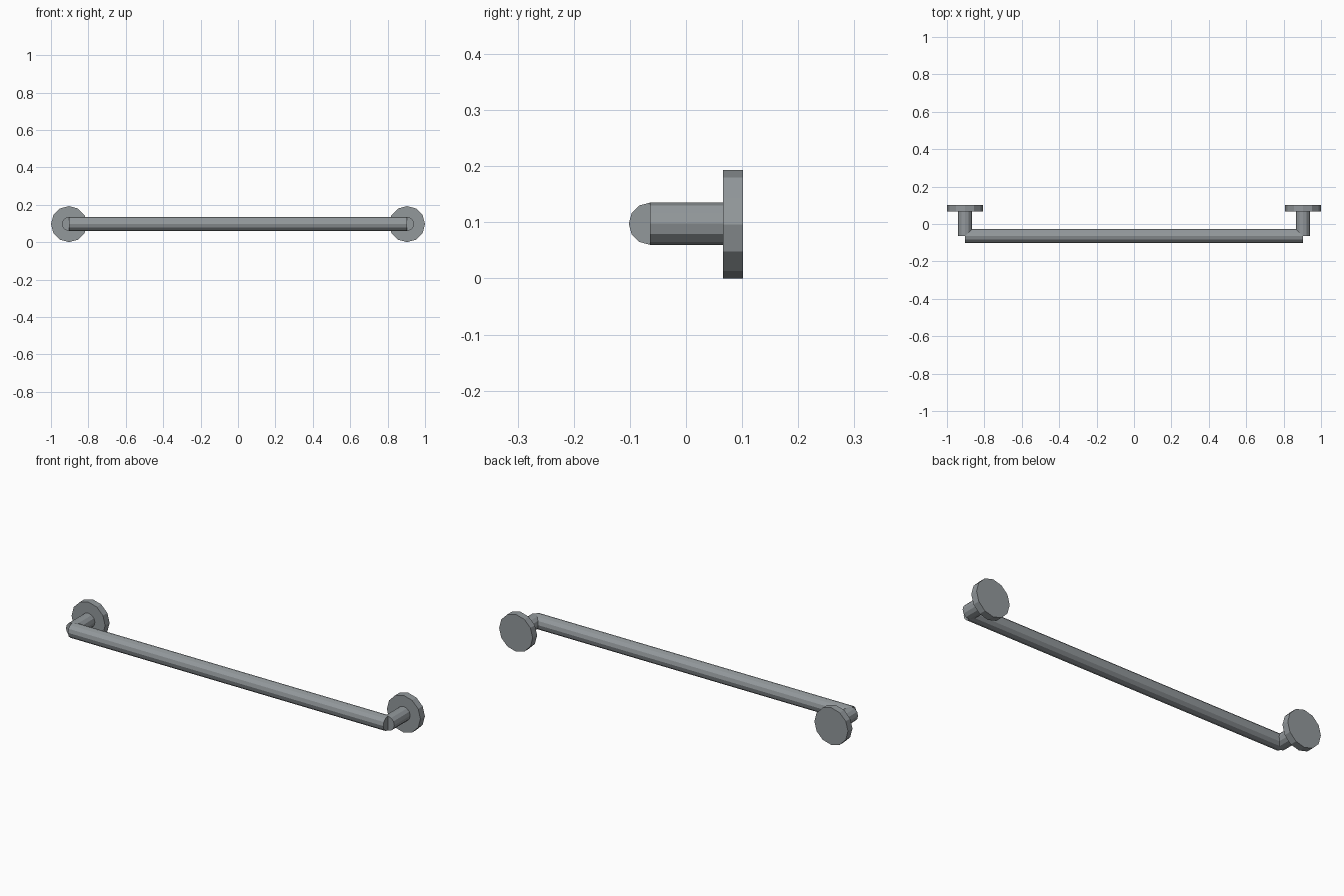
import bpy, bmesh
from mathutils import Matrix, Vector

if "Cube" in bpy.data.objects:
    bpy.data.objects.remove(bpy.data.objects["Cube"])

SIDES = 12
TUBE_R, FLANGE_R = 0.0375, 0.0963
END_X, BAR_Y, MID_Z = 0.9037, -0.0645, 0.0965
WALL_Y, FLANGE_Y = 0.102, 0.0655

steel = bpy.data.materials.new("brushed_steel_grey")
steel.diffuse_color = (0.29, 0.315, 0.33, 1)
steel.use_nodes = True
steel.node_tree.nodes["Principled BSDF"].inputs["Base Color"].default_value = steel.diffuse_color


def rod(name, start, end, radius):
    """Capped 12-sided cylinder between two points, with a vertex on the horizontal axis."""
    start, end = Vector(start), Vector(end)
    axis = (end - start).normalized()
    up = Vector((0, 0, 1))
    side = up.cross(axis)
    turn = Matrix((side, up, axis)).transposed().to_4x4()
    bm = bmesh.new()
    bmesh.ops.create_cone(bm, cap_ends=True, segments=SIDES, radius1=radius,
                          radius2=radius, depth=(end - start).length,
                          matrix=Matrix.Translation((start + end) / 2) @ turn)
    bmesh.ops.recalc_face_normals(bm, faces=bm.faces)
    mesh = bpy.data.meshes.new(name)
    bm.to_mesh(mesh)
    bm.free()
    mesh.materials.append(steel)
    obj = bpy.data.objects.new(name, mesh)
    bpy.context.collection.objects.link(obj)
    return obj


# Long rail
rod("rail", (-END_X, BAR_Y, MID_Z + 0.001), (END_X, BAR_Y, MID_Z + 0.001), TUBE_R)

# Wall post and round mounting flange at each end
for label, s in (("left", -1), ("right", 1)):
    x = s * END_X
    rod(label + "_post", (x, BAR_Y, MID_Z + 0.001), (x, FLANGE_Y + 0.005, MID_Z + 0.001), TUBE_R)
    rod(label + "_flange", (x, FLANGE_Y, MID_Z), (x, WALL_Y, MID_Z), FLANGE_R)
